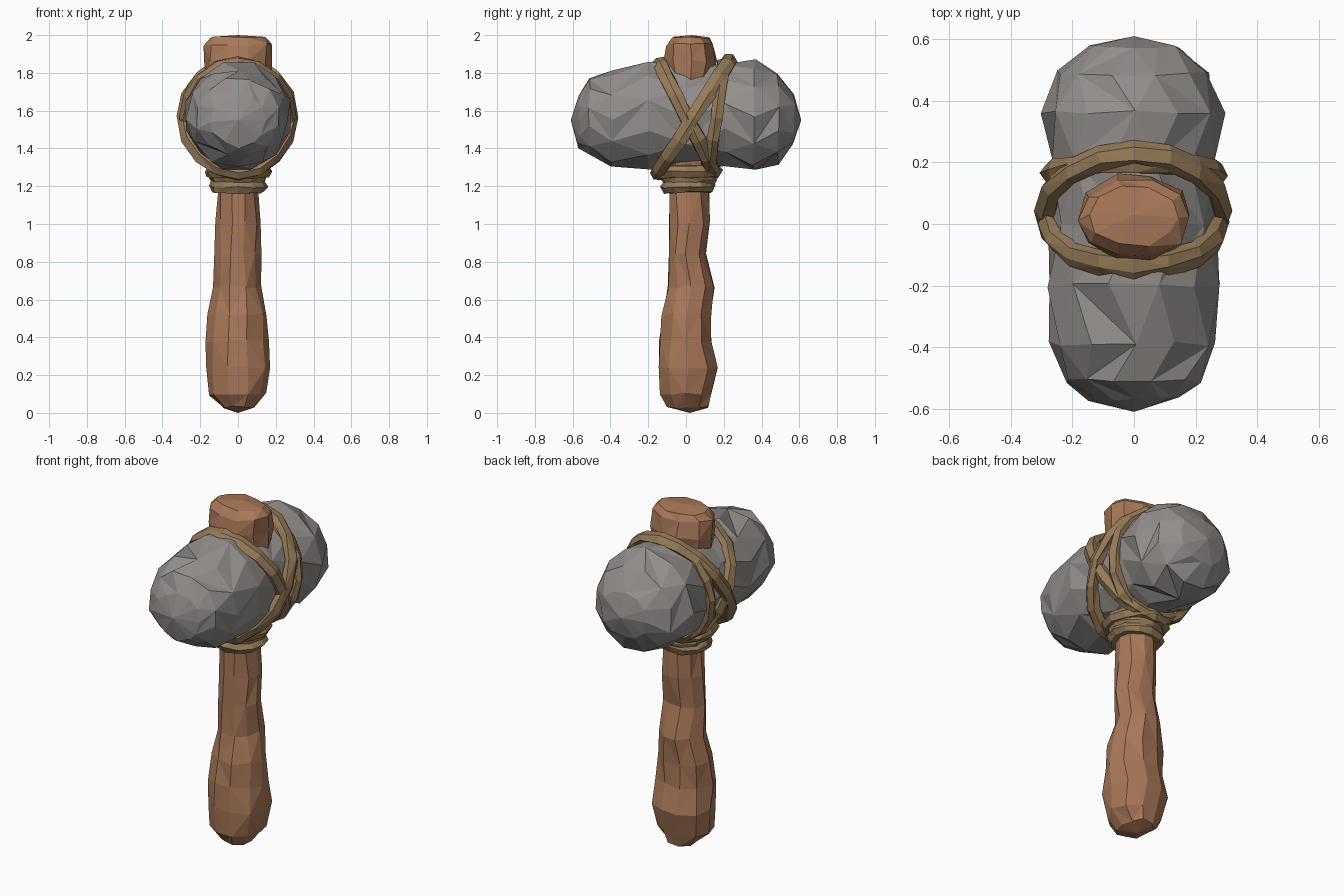
import bpy, math, random
from mathutils import Vector

if "Cube" in bpy.data.objects:
    bpy.data.objects.remove(bpy.data.objects["Cube"])

random.seed(4)
X, Y, Z = Vector((1, 0, 0)), Vector((0, 1, 0)), Vector((0, 0, 1))


def material(name, rgb):
    m = bpy.data.materials.new(name)
    m.diffuse_color = (*rgb, 1)
    m.use_nodes = True
    m.node_tree.nodes["Principled BSDF"].inputs["Base Color"].default_value = m.diffuse_color
    return m


wood = material("wood", (0.40, 0.19, 0.10))
stone = material("stone", (0.29, 0.27, 0.26))
fibre = material("fibre", (0.31, 0.20, 0.10))


def loft(name, rings, mat, poles=None, jitter=0.0):
    """Skin rings of points; close with two pole points, or end to start."""
    n, k = len(rings[0]), len(rings)
    verts = [p + Vector([random.uniform(-jitter, jitter) for _ in range(3)])
             for ring in rings for p in ring]
    faces = []
    for r in range(k - 1 if poles else k):
        for i in range(n):
            a, b = r * n + i, r * n + (i + 1) % n
            c, d = (r + 1) % k * n + (i + 1) % n, (r + 1) % k * n + i
            # alternate the diagonals for a chiselled look
            faces += [(a, b, c), (a, c, d)] if (r + i) % 2 else [(a, b, d), (b, c, d)]
    if poles:
        verts += poles
        for i in range(n):
            j = (i + 1) % n
            faces.append((j, i, k * n))
            faces.append(((k - 1) * n + i, (k - 1) * n + j, k * n + 1))
    me = bpy.data.meshes.new(name)
    me.from_pydata(verts, [], faces)
    me.materials.append(mat)
    ob = bpy.data.objects.new(name, me)
    bpy.context.collection.objects.link(ob)
    bpy.context.view_layer.objects.active = ob
    ob.select_set(True)
    bpy.ops.object.mode_set(mode='EDIT')
    bpy.ops.mesh.select_all(action='SELECT')
    bpy.ops.mesh.normals_make_consistent(inside=False)
    bpy.ops.object.mode_set(mode='OBJECT')
    ob.select_set(False)
    return ob


def oval(centre, u, v, sides, turn=0.0):
    return [centre + u * math.cos(t) + v * math.sin(t)
            for t in (2 * math.pi * (i + turn) / sides for i in range(sides))]


# Handle: z, half width in x, y min, y max
handle = [(0.03, 0.09, -0.10, 0.12), (0.10, 0.15, -0.14, 0.14),
          (0.24, 0.172, -0.16, 0.18), (0.38, 0.165, -0.145, 0.145),
          (0.52, 0.155, -0.13, 0.14), (0.67, 0.125, -0.105, 0.15),
          (0.84, 0.118, -0.10, 0.105), (1.01, 0.115, -0.09, 0.13),
          (1.18, 0.11, -0.09, 0.12), (1.50, 0.15, -0.10, 0.13),
          (1.75, 0.175, -0.10, 0.14), (1.86, 0.187, -0.12, 0.165),
          (1.95, 0.182, -0.11, 0.145), (1.985, 0.15, -0.07, 0.12)]
loft("handle", [oval(Vector((0, (a + b) / 2, z)), X * w, Y * (b - a) / 2, 10)
                for z, w, a, b in handle], wood,
     [Vector((0, 0.02, 0)), Vector((0, 0.03, 2.0))], 0.008)

# Stone head: y, half width in x, z min, z max
head = [(-0.57, 0.15, 1.41, 1.68), (-0.51, 0.225, 1.36, 1.77),
        (-0.39, 0.27, 1.30, 1.82), (-0.20, 0.285, 1.285, 1.86),
        (0.0, 0.272, 1.29, 1.85), (0.20, 0.272, 1.295, 1.85),
        (0.36, 0.295, 1.28, 1.865), (0.49, 0.25, 1.31, 1.80),
        (0.575, 0.15, 1.42, 1.69)]
loft("stone_head", [oval(Vector((0, y, (a + b) / 2)), X * w, Z * (b - a) / 2, 12, i % 2 / 2)
                    for i, (y, w, a, b) in enumerate(head)], stone,
     [Vector((0, -0.61, 1.55)), Vector((0, 0.61, 1.55))], 0.009)


def binding(name, top, bottom, half_width, thick=0.036, wide=0.042, segments=16):
    """Closed faceted strand through two points, given as (y, z)."""
    t, b = Vector((0, *top)), Vector((0, *bottom))
    mid, v = (t + b) / 2, (t - b) / 2
    side = X.cross(v).normalized()
    rings = []
    for i in range(segments):
        ang = 2 * math.pi * i / segments
        out = X * half_width * math.cos(ang) + v * math.sin(ang)
        rings.append(oval(mid + out, out.normalized() * thick, side * wide, 6))
    return loft(name, rings, fibre, jitter=0.006)


# Crossed strands lashed round the head
binding("lashing_front", (-0.14, 1.85), (0.15, 1.275), 0.275)
binding("lashing_back", (0.23, 1.865), (-0.15, 1.27), 0.285)
binding("lashing_inner", (0.20, 1.85), (0.12, 1.275), 0.27, wide=0.036)

# Wraps round the neck of the handle, under the head
for i, (y0, z0, y1, z1, w) in enumerate([(-0.10, 1.195, 0.125, 1.20, 0.122),
                                         (-0.105, 1.25, 0.13, 1.235, 0.118),
                                         (-0.14, 1.275, 0.16, 1.28, 0.145)]):
    binding(f"neck_wrap_{i + 1}", (y1, z1), (y0, z0), w, 0.034, 0.036, 12)
